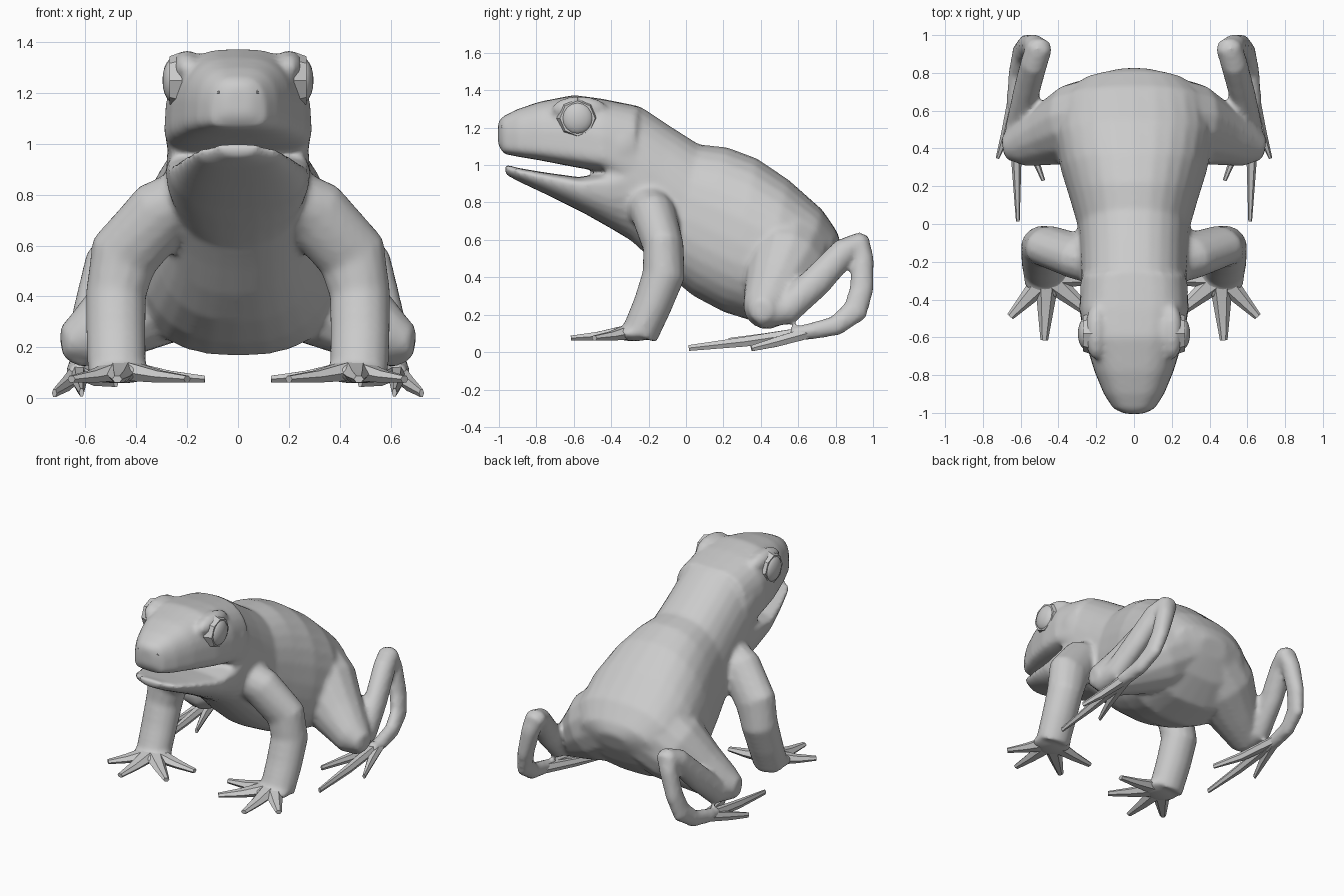
import bpy, bmesh, math
from mathutils import Vector, Matrix

if "Cube" in bpy.data.objects:
    bpy.data.objects.remove(bpy.data.objects["Cube"])

def skin(bm, rings):
    """Skin a list of equal-length point rings and cap both ends."""
    vs = [[bm.verts.new(p) for p in r] for r in rings]
    n = len(vs[0])
    for a, b in zip(vs, vs[1:]):
        for i in range(n):
            j = (i + 1) % n
            bm.faces.new((a[i], a[j], b[j], b[i]))
    bm.faces.new(vs[0][::-1])
    bm.faces.new(vs[-1])

def torso(bm, secs, f, p, n=28):
    """Sections: top (y,z), bottom (y,z), half width. f = height of widest line."""
    rings = []
    for ty, tz, by, bz, w in secs:
        ring = []
        for i in range(n):
            a = 2 * math.pi * i / n
            c, s = math.cos(a), math.sin(a)
            x = w * math.copysign(abs(c) ** (2 / p), c)
            v = abs(s) ** (2 / p)
            h = f + (1 - f) * v if s > 0 else f - f * v
            ring.append((x, by + (ty - by) * h, bz + (tz - bz) * h))
        rings.append(ring)
    skin(bm, rings)

def limb(bm, pts, ref, side=1, n=14):
    """Tube along (x,y,z,ra,rb); ra lies along ref, rb across it."""
    P = [Vector((side * q[0], q[1], q[2])) for q in pts]
    rings = []
    for i, q in enumerate(pts):
        t = (P[min(i + 1, len(P) - 1)] - P[max(i - 1, 0)]).normalized()
        u = Vector(ref)
        u = (u - t * u.dot(t)).normalized()
        v = t.cross(u)
        rings.append([P[i] + u * q[3] * math.cos(2 * math.pi * k / n)
                      + v * q[4] * math.sin(2 * math.pi * k / n) for k in range(n)])
    skin(bm, rings)

def blob(bm, loc, scale, u=16, v=10, axis_x=False):
    m = Matrix.Translation(loc) @ Matrix.Diagonal((*scale, 1))
    if axis_x:
        m = m @ Matrix.Rotation(math.pi / 2, 4, 'Y')
    bmesh.ops.create_uvsphere(bm, u_segments=u, v_segments=v, radius=1, matrix=m)

def finish(bm, name, angle=40):
    bmesh.ops.recalc_face_normals(bm, faces=bm.faces)
    me = bpy.data.meshes.new(name)
    bm.to_mesh(me)
    bm.free()
    ob = bpy.data.objects.new(name, me)
    bpy.context.collection.objects.link(ob)
    bpy.ops.object.select_all(action='DESELECT')
    ob.select_set(True)
    bpy.context.view_layer.objects.active = ob
    bpy.ops.object.shade_smooth_by_angle(angle=math.radians(angle))
    return ob

X, Y, Z = (1, 0, 0), (0, 1, 0), (0, 0, 1)
bm = bmesh.new()

# trunk, from neck to rump
torso(bm, [(-.37, 1.325, -.46, .74, .26), (-.23, 1.305, -.33, .63, .28),
           (-.08, 1.205, -.2, .51, .285), (.07, 1.11, -.09, .405, .295),
           (.22, 1.095, .04, .30, .335), (.38, 1.035, .2, .215, .385),
           (.55, .92, .36, .165, .42), (.73, .76, .56, .2, .4),
           (.81, .64, .7, .32, .28), (.83, .57, .78, .45, .1)], .45, 2.35)

# upper head
torso(bm, [(-1.005, 1.23, -1.005, 1.11, .05), (-.98, 1.26, -.975, 1.06, .11),
           (-.9, 1.30, -.9, 1.045, .16), (-.78, 1.34, -.78, 1.025, .21),
           (-.6, 1.375, -.6, .99, .265), (-.45, 1.355, -.45, .965, .29),
           (-.25, 1.315, -.3, .9, .28)], .22, 2.9)

# lower jaw
torso(bm, [(-.97, 1.005, -.965, .95, .07), (-.9, .985, -.89, .91, .165),
           (-.75, .96, -.72, .83, .22), (-.57, .935, -.55, .745, .27),
           (-.42, .965, -.4, .66, .285), (-.25, 1.0, -.25, .57, .27)], .8, 2.4)

for s in (-1, 1):
    # brow and ear disc
    blob(bm, (s * .2, -.57, 1.3), (.06, .15, .068))
    blob(bm, (s * .268, -.35, 1.09), (.018, .07, .075))
    # arm and palm
    limb(bm, [(.15, -.22, .82, .11, .12), (.3, -.17, .73, .14, .12),
              (.45, -.12, .56, .14, .11), (.48, -.12, .41, .12, .115),
              (.48, -.18, .25, .118, .105), (.475, -.25, .09, .115, .1)], X, s)
    blob(bm, (s * .46, -.28, .1), (.13, .12, .042))
    # thigh
    limb(bm, [(.12, .56, .56, .24, .26), (.3, .53, .44, .22, .24),
              (.46, .47, .32, .165, .17), (.6, .42, .23, .12, .12),
              (.69, .4, .22, .06, .06)], Y, s)
    # shin
    limb(bm, [(.61, .38, .21, .09, .09), (.6, .54, .23, .075, .085),
              (.57, .7, .38, .07, .085), (.53, .85, .54, .072, .075),
              (.5, .94, .585, .07, .06), (.5, .975, .58, .045, .04)], X, s)
    # heel and long ankle
    limb(bm, [(.5, .93, .6, .07, .05), (.53, .945, .5, .06, .06),
              (.57, .94, .34, .05, .065), (.6, .905, .22, .045, .07),
              (.62, .8, .14, .045, .055), (.63, .66, .11, .045, .045),
              (.63, .56, .095, .04, .035)], X, s)

body = finish(bm, "frog_body", 60)
r = body.modifiers.new("blend", 'REMESH')
r.mode = 'VOXEL'
r.voxel_size = .016
r.use_smooth_shade = True
sm = body.modifiers.new("soften", 'SMOOTH')
sm.factor = .5
sm.iterations = 6

for s, side in ((-1, "left"), (1, "right")):
    # eye with octagonal lid
    bm = bmesh.new()
    blob(bm, (s * .255, -.58, 1.25), (.042, .085, .088), axis_x=True)
    finish(bm, side + "_eye", 60)
    bm = bmesh.new()
    m = Matrix.Translation((s * .245, -.58, 1.25)) @ Matrix.Rotation(s * math.pi / 2, 4, 'Y')
    bmesh.ops.create_cone(bm, cap_ends=True, segments=8, radius1=.112, radius2=.094,
                          depth=.05, matrix=m)
    finish(bm, side + "_eyelid")
    # nostril
    bm = bmesh.new()
    blob(bm, (s * .075, -.977, 1.203), (.01, .015, .011), 8, 5)
    finish(bm, side + "_nostril")
    # front fingers
    bm = bmesh.new()
    for x, y in ((.655, -.49), (.475, -.615), (.2, -.5), (.13, -.29)):
        bx, by = .46 + (x - .46) * .15, -.28 + (y + .28) * .15
        mx, my = (bx + x) / 2, (by + y) / 2
        d = Vector((x - bx, y - by, 0)).normalized()
        limb(bm, [(bx, by, .105, .06, .042), (mx, my, .085, .04, .027),
                  (x, y, .075, .02, .015)], (-d.y * s, d.x, 0), s, 6)
    finish(bm, side + "_fingers")
    # hind toes
    bm = bmesh.new()
    for x, y, z in ((.722, .35, .02), (.615, .015, .022), (.48, .23, .06)):
        limb(bm, [(.625, .68, .11, .04, .035), (.63 + (x - .63) * .5, .62 + (y - .62) * .5,
                  .09 + (z - .09) * .5, .026, .03), (x, y, z, .01, .018)], X, s, 6)
    finish(bm, side + "_toes")
